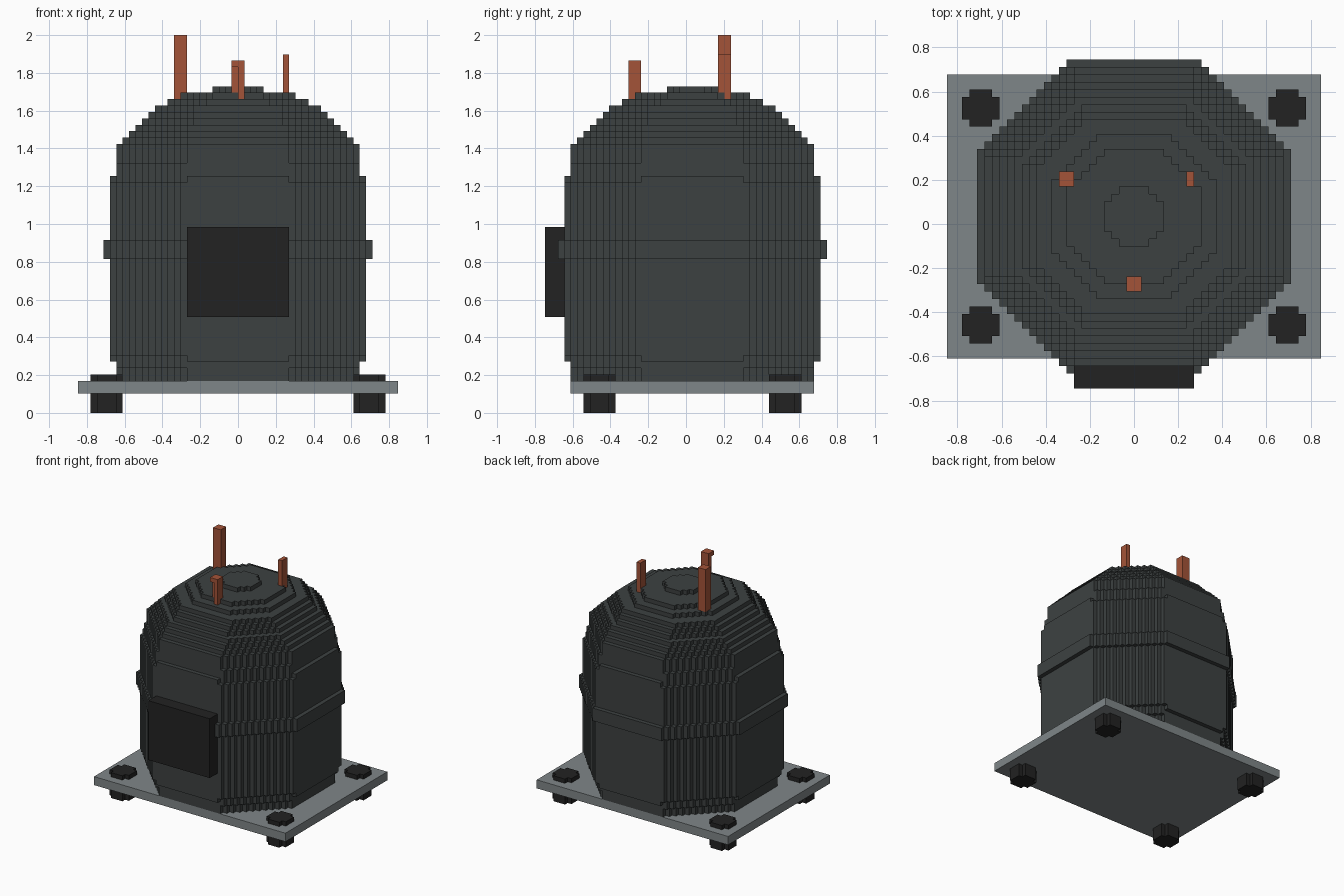
import bpy, bmesh, math

U = 2 / 59  # edge length of one block

if "Cube" in bpy.data.objects:
    bpy.data.objects.remove(bpy.data.objects["Cube"])


def material(name, rgb):
    m = bpy.data.materials.new(name)
    m.use_nodes = True
    colour = (*rgb, 1)
    m.diffuse_color = colour
    m.node_tree.nodes["Principled BSDF"].inputs["Base Color"].default_value = colour
    return m


iron = material("dark iron", (0.046, 0.053, 0.053))
steel = material("grey steel", (0.212, 0.238, 0.246))
black = material("black", (0.016, 0.016, 0.016))
copper = material("copper", (0.37, 0.088, 0.04))


def four_fold(quarter):
    """Repeat a quarter outline around the centre."""
    points = []
    for _ in range(4):
        points += quarter
        quarter = [(-y, x) for x, y in quarter]
    return points


def octagon(r):
    """Stepped octagon outline with inner radius r, in blocks."""
    size = math.floor(r + 0.5)
    limit = math.floor(r * math.sqrt(2))
    quarter, last = [], size
    for row in range(size):
        width = min(size, limit - row)
        if width != last:
            quarter += [(last, row), (width, row)]
        last = width
    return four_fold(quarter + [(last, size)])


def rectangle(x0, x1, y0, y1):
    return [(x0, y0), (x1, y0), (x1, y1), (x0, y1)]


def build(name, prisms, mat, centre=(0, 0)):
    """Make one object from upright prisms given as (outline, bottom, top)."""
    bm = bmesh.new()
    for outline, low, high in prisms:
        rings = [[bm.verts.new(((x + centre[0]) * U, (y + centre[1]) * U, z * U))
                  for x, y in outline] for z in (low, high)]
        bm.faces.new(rings[0][::-1])
        bm.faces.new(rings[1])
        for i in range(len(outline)):
            j = (i + 1) % len(outline)
            bm.faces.new((rings[0][i], rings[0][j], rings[1][j], rings[1][i]))
    mesh = bpy.data.meshes.new(name)
    bm.to_mesh(mesh)
    bm.free()
    mesh.materials.append(mat)
    obj = bpy.data.objects.new(name, mesh)
    bpy.context.collection.objects.link(obj)
    return obj


# Tank: radius and top height of each layer, from the foot up to the dome
layers = [(19, 7), (19.3, 8), (19.6, 9), (20, 24), (21, 27), (20, 36),
          (19.6, 37), (19.3, 39), (19, 42), (18.2, 43), (17.2, 44), (16.3, 45),
          (15.3, 46), (14.2, 47), (13.45, 48), (11, 49), (9, 50), (4, 51)]
tank, floor = [], 5
for radius, top in layers:
    tank.append((octagon(radius), floor, top))
    floor = top
build("tank", tank, iron, (0, 1))

# Base plate
build("base_plate", [(rectangle(-25, 25, -18, 20), 3, 5)], steel)

# Feet that pass through the plate and show as bolt heads above it
foot = four_fold([(2.5, 1.5), (1.5, 1.5), (1.5, 2.5)])
for side, x in (("left", 20.5), ("right", -20.5)):
    for end, y in (("front", -13.5), ("back", 15.5)):
        build(f"{end}_{side}_foot", [(foot, 0, 6)], black, (x, y))

# Door on the front
build("door", [(rectangle(-8, 8, -22, -19), 15, 29)], black)

# Copper pipes on the dome
build("tall_pipe", [(rectangle(-10, -8, 5, 7), 49, 59)], copper)
build("thin_pipe", [(rectangle(7, 8, 5, 7), 49, 56)], copper)
notched = [(0, -9), (1, -9), (1, -7), (-1, -7), (-1, -8), (0, -8)]
build("front_pipe", [(notched, 49, 54), (rectangle(-1, 1, -9, -7), 54, 55)], copper)
